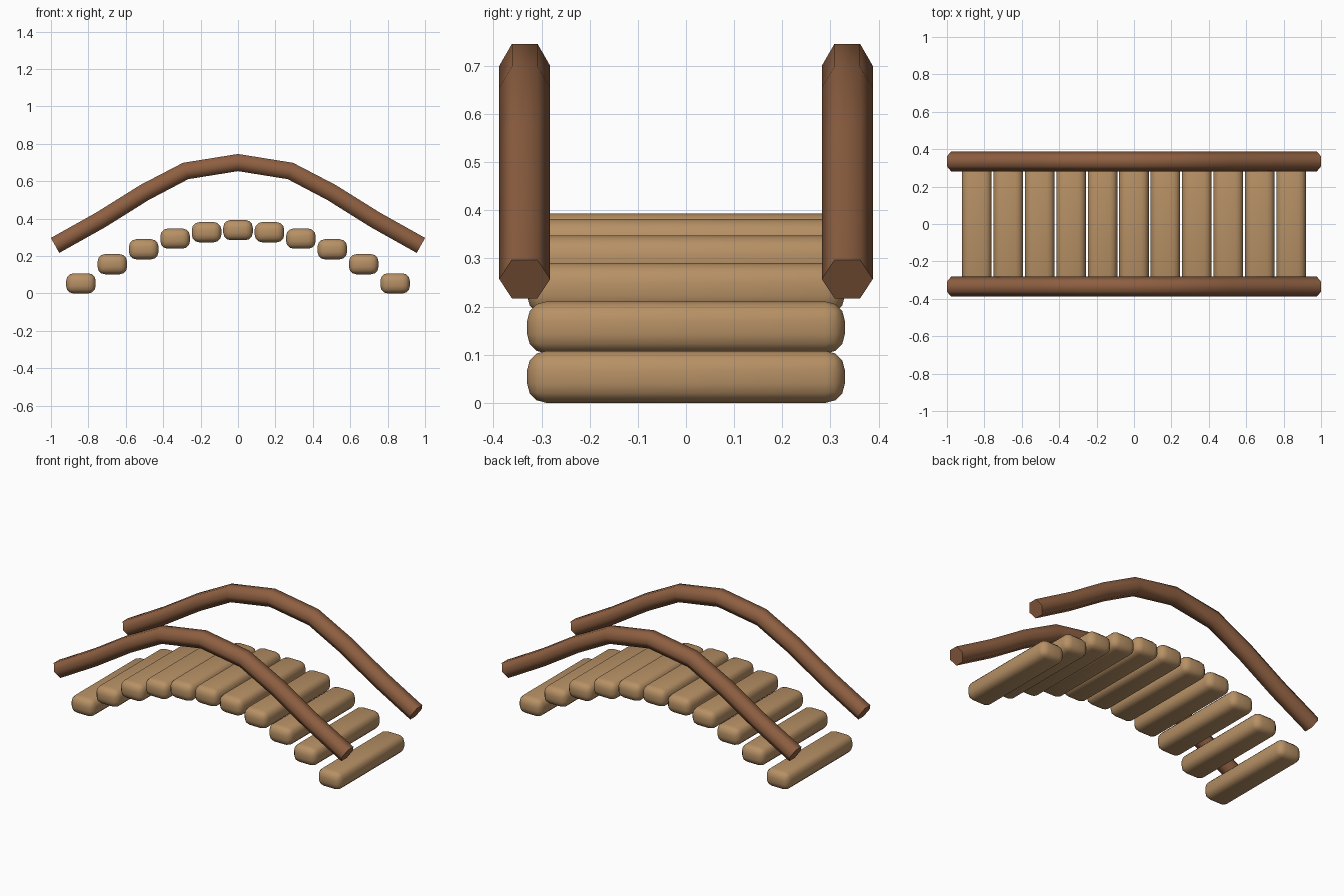
import bpy, bmesh, math
from mathutils import Vector

if "Cube" in bpy.data.objects:
    bpy.data.objects.remove(bpy.data.objects["Cube"])


def material(name, colour):
    m = bpy.data.materials.new(name)
    m.diffuse_color = (*colour, 1)
    m.use_nodes = True
    m.node_tree.nodes["Principled BSDF"].inputs["Base Color"].default_value = m.diffuse_color
    return m


light_wood = material("light_wood", (0.47, 0.28, 0.13))
dark_wood = material("dark_wood", (0.27, 0.115, 0.053))


def add_object(name, bm, mat, angle):
    bmesh.ops.recalc_face_normals(bm, faces=bm.faces)
    mesh = bpy.data.meshes.new(name)
    bm.to_mesh(mesh)
    bm.free()
    mesh.materials.append(mat)
    ob = bpy.data.objects.new(name, mesh)
    bpy.context.collection.objects.link(ob)
    bpy.ops.object.select_all(action='DESELECT')
    ob.select_set(True)
    bpy.context.view_layer.objects.active = ob
    bpy.ops.object.shade_smooth_by_angle(angle=math.radians(angle))
    return ob


# Rounded planks laid along an arch
for i in range(-5, 6):
    bm = bmesh.new()
    bmesh.ops.create_cube(bm, size=1)
    bmesh.ops.scale(bm, vec=(0.158, 0.66, 0.108), verts=bm.verts)
    bmesh.ops.bevel(bm, geom=bm.edges[:], offset=0.04, segments=3,
                    profile=0.5, affect='EDGES')
    plank = add_object(f"plank_{i + 6}", bm, light_wood, 40)
    plank.location = (0.168 * i, 0, 0.339 - 0.285 * (i / 5) ** 2)

# Six-sided handrails swept along a bent path
half = [(0, 0.70), (0.28, 0.655), (0.5, 0.54), (0.735, 0.393), (0.978, 0.257)]
path = [Vector((-x, 0, z)) for x, z in half[:0:-1]] + [Vector((x, 0, z)) for x, z in half]
RADIUS = 0.053


def handrail(name, y):
    bm = bmesh.new()
    rings = []
    for k, p in enumerate(path):
        into = (p - path[k - 1]).normalized() if k else Vector()
        out = (path[k + 1] - p).normalized() if k < len(path) - 1 else Vector()
        t = (into + out).normalized()
        up = Vector((-t.z, 0, t.x))
        ring = []
        for s in range(6):
            a = s * math.pi / 3
            side = Vector((0, y + RADIUS * math.cos(a), 0))
            ring.append(bm.verts.new(p + side + up * RADIUS * math.sin(a)))
        rings.append(ring)
    for a, b in zip(rings, rings[1:]):
        for s in range(6):
            n = (s + 1) % 6
            bm.faces.new((a[s], a[n], b[n], b[s]))
    bm.faces.new(rings[0])
    bm.faces.new(rings[-1])
    add_object(name, bm, dark_wood, 65)


handrail("front_handrail", -0.335)
handrail("back_handrail", 0.335)
